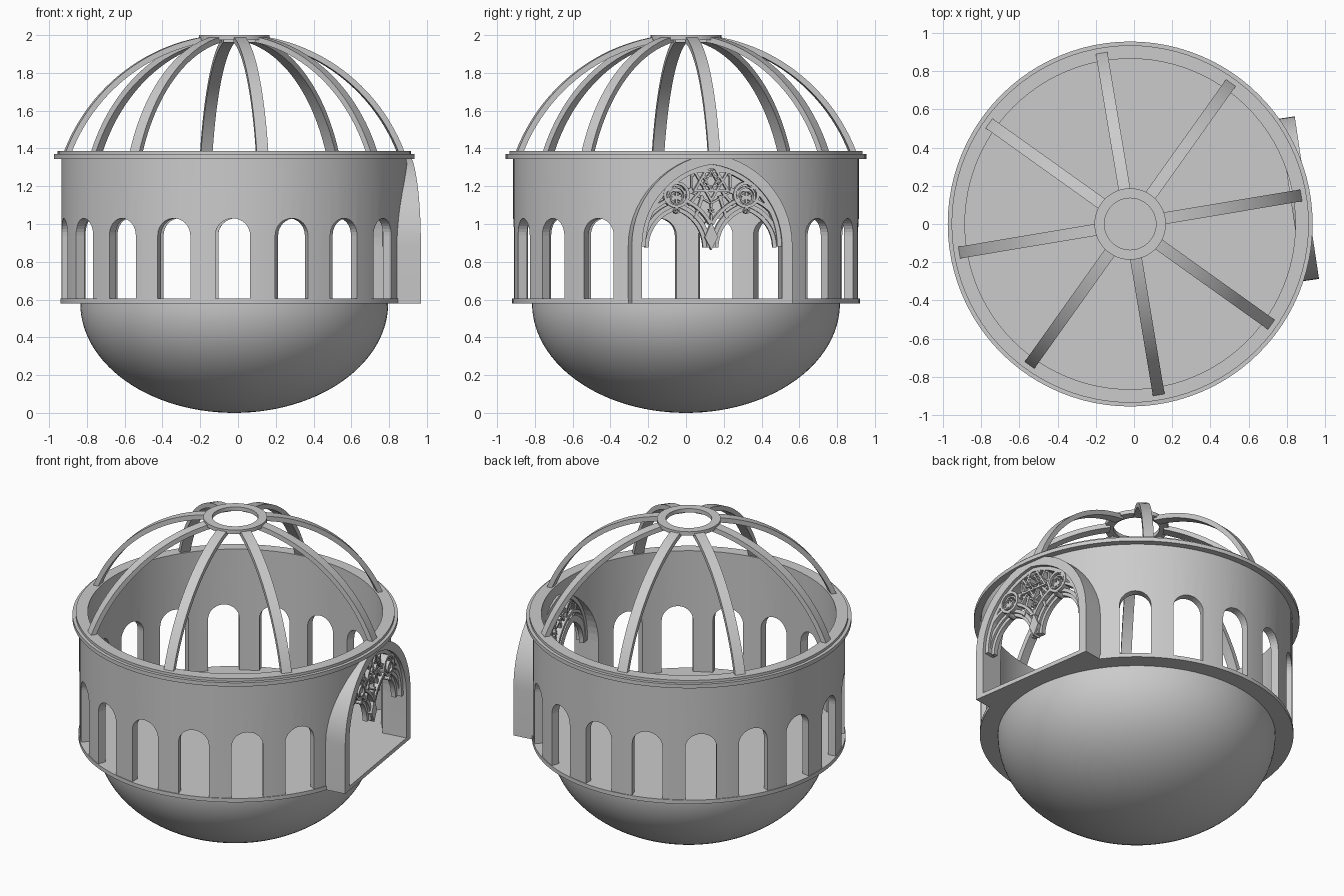
import bpy, bmesh
from math import sin, cos, pi, radians, sqrt, asin, acos
from mathutils import Vector

if "Cube" in bpy.data.objects:
    bpy.data.objects.remove(bpy.data.objects["Cube"])

CX = -0.02                      # axis of the round body
DOOR = radians(8.5)             # direction of the portal
STEP0 = radians(9.5)            # direction of the first rib / window


def finish(bm, name, smooth=True):
    bmesh.ops.recalc_face_normals(bm, faces=bm.faces[:])
    me = bpy.data.meshes.new(name)
    bm.to_mesh(me)
    bm.free()
    ob = bpy.data.objects.new(name, me)
    bpy.context.collection.objects.link(ob)
    bpy.ops.object.select_all(action='DESELECT')
    ob.select_set(True)
    bpy.context.view_layer.objects.active = ob
    if smooth:
        bpy.ops.object.shade_smooth_by_angle(angle=radians(30))
    return ob


def lathe(name, profile, closed, n=96):
    bm = bmesh.new()
    vs = [bm.verts.new((CX + r, 0, z)) for r, z in profile]
    es = [bm.edges.new(p) for p in zip(vs, vs[1:])]
    if closed:
        es.append(bm.edges.new((vs[-1], vs[0])))
    bmesh.ops.spin(bm, geom=vs + es, cent=(CX, 0, 0), axis=(0, 0, 1), angle=2 * pi, steps=n)
    bmesh.ops.remove_doubles(bm, verts=bm.verts[:], dist=1e-5)
    return finish(bm, name)


def facing(ang):
    # wall panel frame: u sideways, z up, d outward
    return lambda u, z, d: Vector((CX + d * cos(ang) - u * sin(ang), d * sin(ang) + u * cos(ang), z))


def radial(ang):
    # fin frame: r outward, z up, d sideways
    return lambda r, z, d: facing(ang)(d, z, r)


def prism(bm, pts, d0, d1, place):
    a = [bm.verts.new(place(u, z, d0)) for u, z in pts]
    b = [bm.verts.new(place(u, z, d1)) for u, z in pts]
    bm.faces.new(a)
    bm.faces.new(b)
    for i in range(len(pts)):
        j = (i + 1) % len(pts)
        bm.faces.new((a[i], a[j], b[j], b[i]))


def band(bm, outer, inner, d0, d1, place, closed=False):
    # strip between two outlines, given depth; d0 may follow a curve
    f0 = d0 if callable(d0) else (lambda u: d0)
    rows = []
    for (uo, zo), (ui, zi) in zip(outer, inner):
        rows.append([bm.verts.new(place(*p)) for p in
                     ((uo, zo, f0(uo)), (ui, zi, f0(ui)), (ui, zi, d1), (uo, zo, d1))])
    n = len(rows)
    for i in range(n if closed else n - 1):
        p, q = rows[i], rows[(i + 1) % n]
        for k in range(4):
            m = (k + 1) % 4
            bm.faces.new((p[k], p[m], q[m], q[k]))
    if not closed:
        bm.faces.new(rows[0])
        bm.faces.new(rows[-1])


def pointed(half, c, zs, foot, u0=0, n=14):
    # pointed arch outline from left foot over the apex to the right foot
    R = half + c
    top = acos(c / R)
    side = [(half, foot)] if foot < zs else []
    side += [(R * cos(top * i / n) - c, zs + R * sin(top * i / n)) for i in range(n + 1)]
    return [(u0 - u, z) for u, z in side] + [(u0 + u, z) for u, z in side[-2::-1]]


def poly(u, z, r, n, turn=pi / 2):
    return [(u + r * cos(turn + 2 * pi * i / n), z + r * sin(turn + 2 * pi * i / n)) for i in range(n)]


def ring(bm, u, z, r, w, d0, d1, n=28, turn=pi / 2):
    band(bm, poly(u, z, r, n, turn), poly(u, z, r - w, n, turn), d0, d1, portal, True)


def bar(bm, p, q, w, d0, d1):
    p, q = Vector(p), Vector(q)
    s = (q - p).normalized() * w / 2
    s = Vector((-s.y, s.x))
    prism(bm, [p + s, p - s, q - s, q + s], d0, d1, portal)


portal = facing(DOOR)

# bowl with floor and flange
bowl = [(0.815 * sin(pi / 2 * i / 28), 0.58 - 0.58 * cos(pi / 2 * i / 28)) for i in range(29)]
lathe("bowl_and_floor", bowl + [(0.92, 0.58), (0.92, 0.605), (0, 0.605)], False)

# drum wall
wall = lathe("drum_wall", [(0.865, 0.6), (0.915, 0.6), (0.915, 1.36), (0.865, 1.36)], True)

# window and doorway openings
bm = bmesh.new()
arch = [(0.092, 0.59)] + [(0.092 * cos(pi * i / 16), 0.94 + 0.09 * sin(pi * i / 16)) for i in range(17)] + [(-0.092, 0.59)]
for k in range(2, 17):
    prism(bm, arch, 0.8, 1.05, facing(STEP0 + radians(20 * k)))
prism(bm, pointed(0.375, 0.06, 0.885, 0.59), 0.7, 1.05, portal)
cutter = finish(bm, "opening_cutter", False)
cutter.hide_render = True
mod = wall.modifiers.new("openings", 'BOOLEAN')
mod.object = cutter
mod.solver = 'EXACT'
bpy.context.view_layer.objects.active = wall
bpy.ops.object.modifier_apply(modifier=mod.name)
bpy.data.objects.remove(cutter)

# stepped rim on top of the wall
lathe("wall_rim", [(0.865, 1.345), (0.955, 1.345), (0.955, 1.37), (0.935, 1.37), (0.935, 1.387), (0.865, 1.387)], True)

# dome ribs
bm = bmesh.new()
t0, t1 = asin(0.355 / 0.975), acos(0.16 / 0.975)
ts = [t0 + (t1 - t0) * i / 24 for i in range(25)]
for k in range(8):
    arcs = [[(R * cos(t), 1.03 + R * sin(t)) for t in ts] for R in (0.975, 0.945)]
    band(bm, arcs[0], arcs[1], -0.031, 0.031, radial(STEP0 + k * pi / 4))
finish(bm, "dome_ribs")

# crown ring
lathe("crown_ring", [(0.135, 1.975), (0.187, 1.975), (0.187, 2.0), (0.135, 2.0)], True, 48)

# portal frame, its back following the wall, and the sill
bm = bmesh.new()
follow = lambda u: sqrt(0.89 ** 2 - u * u)
band(bm, pointed(0.43, 0.06, 0.885, 0.58), pointed(0.375, 0.06, 0.885, 0.58), follow, 0.935, portal)
us = [-0.43 + 0.86 * i / 16 for i in range(17)]
band(bm, [(u, 0.606) for u in us], [(u, 0.58) for u in us], follow, 0.935, portal)
finish(bm, "portal_frame")

# tracery: main arch mouldings and the two sub-arches
bm = bmesh.new()
band(bm, pointed(0.378, 0.06, 0.885, 0.88), pointed(0.352, 0.06, 0.885, 0.88), 0.85, 0.915, portal)
for s in (-1, 1):
    u = s * 0.187
    for half, w, d in ((0.187, 0.022, 0.9), (0.222, 0.018, 0.915), (0.165, 0.02, 0.885)):
        o, i = pointed(half, 0.06, 0.875, 0.875, u), pointed(half - w, 0.06, 0.875, 0.875, u)
        keep = [k for k, (a, b) in enumerate(zip(o, i)) if abs(a[0]) < 0.37 and s * a[0] > -0.005 and a[1] < 1.34]
        band(bm, [o[k] for k in keep], [i[k] for k in keep], 0.855, d, portal)
    # side rosettes
    ring(bm, u, 1.155, 0.07, 0.016, 0.86, 0.92)
    ring(bm, u, 1.15, 0.05, 0.01, 0.865, 0.91)
    ring(bm, u, 1.14, 0.036, 0.008, 0.865, 0.925)
    for k in range(6):
        a = k * pi / 3 + pi / 6
        bar(bm, (u, 1.14), (u + 0.033 * cos(a), 1.14 + 0.033 * sin(a)), 0.012, 0.87, 0.915)
    ring(bm, u, 1.07, 0.016, 0.007, 0.87, 0.925, 12)
    # bars tying rosettes to star and outer arch
    bar(bm, (s * 0.10, 1.18), (s * 0.14, 1.165), 0.03, 0.865, 0.91)
    bar(bm, (s * 0.235, 1.19), (s * 0.30, 1.20), 0.02, 0.865, 0.91)
    bar(bm, (s * 0.09, 1.26), (s * 0.15, 1.285), 0.016, 0.865, 0.905)
    bar(bm, (s * 0.045, 1.15), (s * 0.085, 1.03), 0.016, 0.865, 0.905)
    bar(bm, (s * 0.06, 1.17), (s * 0.12, 1.10), 0.014, 0.865, 0.905)
    bar(bm, (s * 0.19, 1.22), (s * 0.22, 1.27), 0.018, 0.865, 0.905)
# central six-pointed star, nested twice
for r, w, d in ((0.115, 0.024, 0.915), (0.06, 0.016, 0.92)):
    ring(bm, 0, 1.228, r, w, 0.87, d, 3, pi / 2)
    ring(bm, 0, 1.228, r, w, 0.872, d - 0.003, 3, -pi / 2)
ring(bm, 0, 1.228, 0.125, 0.012, 0.866, 0.9, 6, pi / 2)
# small star and pendant cusp
ring(bm, 0, 1.07, 0.02, 0.012, 0.87, 0.915, 3, pi / 2)
ring(bm, 0, 1.07, 0.02, 0.012, 0.872, 0.913, 3, -pi / 2)
bar(bm, (0, 1.11), (0, 1.088), 0.012, 0.87, 0.91)
bar(bm, (0, 1.05), (0, 0.99), 0.012, 0.87, 0.91)
prism(bm, [(0, 0.862), (0.035, 0.93), (0, 1.01), (-0.035, 0.93)], 0.86, 0.912, portal)
finish(bm, "portal_tracery")
